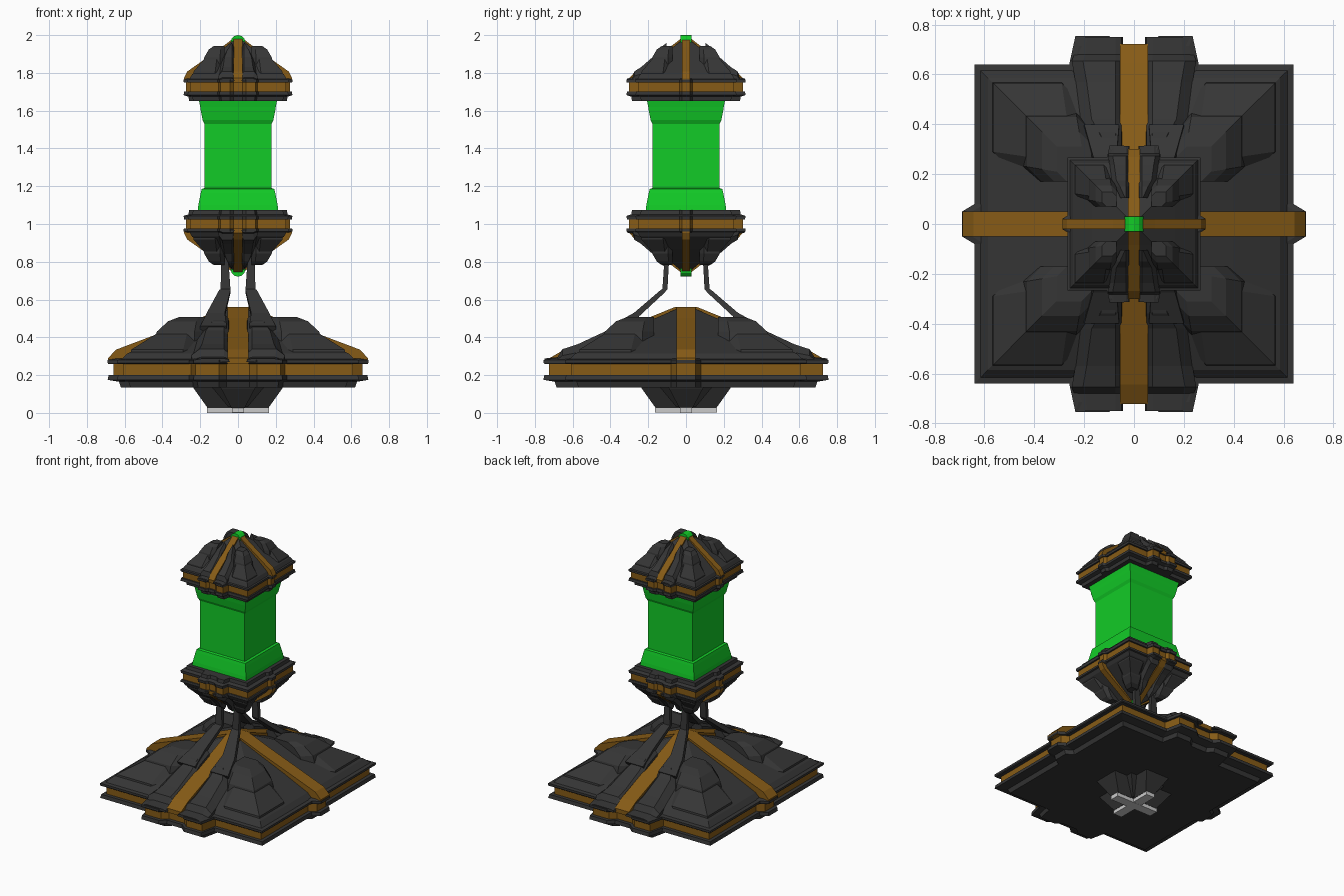
import bpy, bmesh
from math import pi, cos, sin

if "Cube" in bpy.data.objects:
    bpy.data.objects.remove(bpy.data.objects["Cube"])


def material(name, rgb):
    m = bpy.data.materials.new(name)
    m.diffuse_color = (*rgb, 1)
    m.use_nodes = True
    m.node_tree.nodes["Principled BSDF"].inputs["Base Color"].default_value = m.diffuse_color
    return m


DARK = material("dark_metal", (0.036, 0.036, 0.036))
GOLD = material("bronze_trim", (0.24, 0.105, 0.008))
GREEN = material("green_glow", (0.006, 0.6, 0.02))


def part(name, lofts, mat=None, s=1, sz=1, z0=0.23):
    """Skin each list of rings; heights are measured from the trim band at 0.23."""
    bm = bmesh.new()
    for rings in lofts:
        vs = [[bm.verts.new((x * s, y * s, z0 + (z - 0.23) * sz)) for x, y, z in r] for r in rings]
        n = len(vs[0])
        for a, b in zip(vs, vs[1:]):
            for i in range(n):
                j = (i + 1) % n
                bm.faces.new((a[i], a[j], b[j], b[i]))
        bm.faces.new(vs[0][::-1])
        bm.faces.new(vs[-1])
    bmesh.ops.recalc_face_normals(bm, faces=bm.faces)
    me = bpy.data.meshes.new(name)
    bm.to_mesh(me)
    bm.free()
    ob = bpy.data.objects.new(name, me)
    bpy.context.collection.objects.link(ob)
    if mat:
        me.materials.append(mat)
    return ob


def rect(hx, hy, z):
    return [(hx, -hy, z), (hx, hy, z), (-hx, hy, z), (-hx, -hy, z)]


def outline(z, e):
    """Square plan with narrow side tabs and twin front/back tabs, offset by e."""
    q = [(.69 + e, .05), (.64 + e, .08), (.64 + e, .64 + e), (.26 + e / 3, .64 + e),
         (.235 + e / 3, .755 + e), (.1, .755 + e), (.06, .72 + e)]
    pts = q + [(-x, y) for x, y in q[::-1]]
    pts += [(-x, -y) for x, y in pts]
    return [(x, y, z) for x, y in pts]


def corner(a, b, c, z):
    """Corner block plan from a to b with its inner-side corners cut by c."""
    return [(a, a, z), (b - c, a, z), (b, a + c, z), (b, b, z), (a + c, b, z), (a, b - c, z)]


def mirrored(lofts):
    return [[[(x * sx, y * sy, z) for x, y, z in r] for r in rings]
            for rings in lofts for sx in (1, -1) for sy in (1, -1)]


def roof(name, **kw):
    # layered rims around a recessed trim band
    part(name + "_rims", [
        [outline(.135, -.07), outline(.165, -.06), outline(.175, 0), outline(.2, -.005)],
        [outline(.26, -.005), outline(.265, 0), outline(.28, 0), outline(.287, -.04)]], DARK, **kw)
    part(name + "_trim_band", [[outline(.195, -.03), outline(.268, -.03)]], GOLD, **kw)
    # stepped pyramid
    part(name + "_pyramid", [[rect(r, r, z) for r, z in
         ((.625, .275), (.585, .315), (.4, .40), (.2, .485), (.05, .55))]], DARK, **kw)
    # raised corner blocks
    part(name + "_corner_blocks", mirrored([
        [corner(.22, .575, .07, .29), corner(.22, .565, .07, .335), corner(.22, .43, .05, .42)],
        [corner(.17, .45, .06, .36), corner(.17, .43, .06, .43),
         corner(.17, .37, .05, .485), corner(.17, .31, .04, .508)]]), DARK, **kw)
    # twin ribs on front and back
    rib = []
    for y, z, xo in ((.75, .288, .235), (.68, .295, .24), (.655, .337, .25), (.57, .365, .235),
                     (.42, .435, .215), (.36, .485, .18), (.25, .528, .13)):
        zb = max(.27, z - .09)
        h = z - zb
        rib.append([(.045, y, zb), (.05, y, z - h * .3), (.075, y, z),
                    (xo - .045, y, z), (xo, y, z - h * .5), (xo, y, zb)])
    part(name + "_ribs", mirrored([rib]), DARK, **kw)
    # bronze stripes climbing all four sides
    stripes = []
    for end, w, swap in ((.688, .05, True), (.722, .056, False)):
        side = [(end, .26), (end, .29), (.645, .335), (.42, .42), (.2, .503), (.06, .56), (0, .56), (0, .26)]
        for sgn in (1, -1):
            stripes.append([[(d * sgn, o, z) if swap else (o, d * sgn, z) for d, z in side]
                            for o in (-w, w)])
    part(name + "_stripes", stripes, GOLD, **kw)


# wide base, and the two lantern caps as smaller copies
roof("base")
roof("lower_cap", s=.417, sz=-.78, z0=1.0)
roof("upper_cap", s=.417, sz=.78, z0=1.725)

# glowing square column
part("glow_column", [[rect(r, r, z) for r, z in (
    (.215, 1.06), (.21, 1.10), (.197, 1.165), (.192, 1.185), (.177, 1.19), (.177, 1.53),
    (.187, 1.55), (.197, 1.60), (.20, 1.62), (.207, 1.655))]], GREEN)

# glowing end tips
for name, zc in (("top_tip", 1.961), ("bottom_tip", .76)):
    ring = [(.039 * cos(k * pi / 6), zc + .039 * sin(k * pi / 6)) for k in range(12)]
    part(name, [[[(x, y, z) for x, z in ring] for y in (-.03, .03)]], GREEN)

# four bent struts carrying the lantern
strut = [[(xi, y, z), (xo, y, z), (xo, y + t, z + dz), (xi, y + t, z + dz)]
         for y, z, xi, xo, t, dz in (
             (.38, .43, .06, .2, .02, .03), (.255, .505, .07, .165, .02, .025),
             (.115, .635, .04, .1, .02, .015), (.098, .655, .04, .092, .027, 0),
             (.092, .77, .048, .09, .025, 0), (.085, .85, .055, .09, .025, 0))]
part("struts", mirrored([strut]), DARK)

# cross-shaped foot under the base with a light grey sole
part("foot", [[rect(.24, .1, .15), rect(.235, .09, .13), rect(.16, .035, .025)],
              [rect(.1, .24, .15), rect(.09, .235, .13), rect(.035, .16, .025)],
              [rect(.15, .15, .15), rect(.05, .05, .03)]], DARK)
part("foot_sole", [[rect(.165, .033, 0), rect(.165, .033, .028)],
                   [rect(.033, .165, .001), rect(.033, .165, .027)]])
